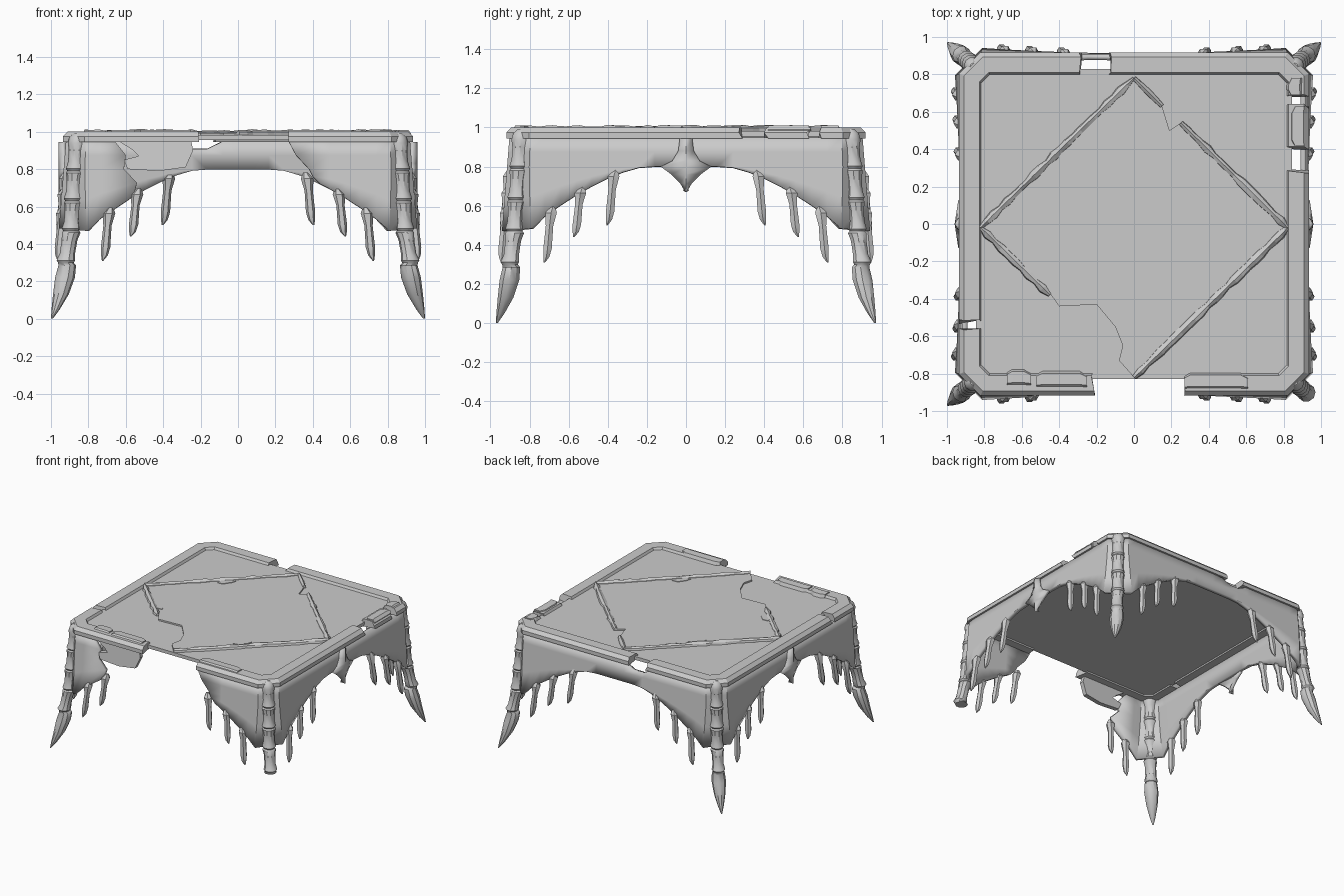
import bpy, bmesh, math, random
from mathutils import Vector

random.seed(4)
cube = bpy.data.objects.get("Cube")
if cube:
    bpy.data.objects.remove(cube, do_unlink=True)

stone = bpy.data.materials.new("grey stone")
stone.use_nodes = True
GREY = (0.6, 0.6, 0.6, 1)
stone.diffuse_color = GREY
stone.node_tree.nodes["Principled BSDF"].inputs["Base Color"].default_value = GREY

HX, HY, CUT = 0.935, 0.918, 0.115   # half sizes and corner chamfer


def finish(bm, name, smooth=True, recalc=True, shell=0):
    bmesh.ops.remove_doubles(bm, verts=bm.verts, dist=0.0005)
    if recalc:
        bmesh.ops.recalc_face_normals(bm, faces=bm.faces)
    mesh = bpy.data.meshes.new(name)
    bm.to_mesh(mesh)
    bm.free()
    mesh.materials.append(stone)
    obj = bpy.data.objects.new(name, mesh)
    bpy.context.collection.objects.link(obj)
    if shell:
        mod = obj.modifiers.new("thickness", 'SOLIDIFY')
        mod.thickness = shell
        mod.offset = -1
    if smooth:
        bpy.ops.object.select_all(action='DESELECT')
        obj.select_set(True)
        bpy.context.view_layer.objects.active = obj
        bpy.ops.object.shade_smooth_by_angle(angle=math.radians(35))
    return obj


def half(k):
    return (HX if k % 2 == 0 else HY) - CUT


def place(k, u, d, z):
    """Side k (front, left, back, right in turn), distance u along it, inset d."""
    if abs(u) > half(k) - 0.001:
        u -= math.copysign(0.414 * d, u)
    x, y = HX - d, HY - d
    return Vector([(u, -y, z), (x, u, z), (-u, y, z), (-x, -u, z)][k])


def loft(bm, rings, closed=True, cap=True):
    """Skin a list of point rings."""
    vs = [[bm.verts.new(p) for p in r] for r in rings]
    n = len(vs[0])
    for a, b in zip(vs, vs[1:]):
        for i in range(n if closed else n - 1):
            j = (i + 1) % n
            bm.faces.new((a[i], b[i], b[j], a[j]))
    if cap:
        bm.faces.new(vs[0])
        bm.faces.new(vs[-1])


def tube(name, rows, sides=10):
    """Round tapering body through rows of (centre, radius)."""
    bm = bmesh.new()
    angles = [math.tau * i / sides for i in range(sides)]
    loft(bm, [[Vector(c) + Vector((math.cos(a), math.sin(a), 0)) * r for a in angles]
              for c, r in rows])
    return finish(bm, name)


def slab(name, points, depth):
    """Flat outline pushed along a depth vector."""
    bm = bmesh.new()
    face = bm.faces.new([bm.verts.new(p) for p in points])
    out = bmesh.ops.extrude_face_region(bm, geom=[face])
    moved = [g for g in out["geom"] if isinstance(g, bmesh.types.BMVert)]
    bmesh.ops.translate(bm, verts=moved, vec=depth)
    return finish(bm, name, smooth=False)


# Table sheet
SHEET = 0.982
corners = [place(k, s * half(k), 0.09, 0.955) for k in range(4) for s in (-1, 1)]
slab("table_sheet", corners, (0, 0, SHEET - 0.955))

# Rim with broken gaps
gaps = {0: [(-0.22, 0.28)], 1: [(0.28, 0.41), (0.63, 0.68)],
        2: [(0.13, 0.29)], 3: [(0.52, 0.57)]}
section = [(0, 0.945), (0, 0.975), (0.025, 1.0), (0.108, 1.0), (0.122, 0.975), (0.11, 0.945)]
runs = [[]]
for k in range(4):
    runs[-1].append((k, -half(k)))
    for a, b in gaps[k]:
        runs[-1].append((k, a))
        runs.append([(k, b)])
    runs[-1].append((k, half(k)))
runs[0] = runs.pop() + runs[0]
for i, run in enumerate(runs):
    bm = bmesh.new()
    rings = []
    for k, u in run:
        end = abs(u) < half(k) - 0.01
        rings.append([place(k, u + (random.uniform(-0.015, 0.015) if end else 0), d, z)
                      for d, z in section])
    loft(bm, rings)
    finish(bm, f"rim_piece_{i + 1}", smooth=False)

# Loose broken rim blocks
for i, (k, a, b, d) in enumerate([(0, -0.52, -0.25, 0.04), (0, 0.27, 0.61, 0.03),
                                  (0, -0.68, -0.55, 0.05), (1, 0.42, 0.63, 0.01),
                                  (1, 0.69, 0.78, 0.03)]):
    bm = bmesh.new()
    loft(bm, [[place(k, u, d + e * w, z) for e, z in
               [(0, 0.955), (0, 0.99), (0.02, 1.01), (0.08, 1.008), (0.1, 0.96)]]
              for u, w in [(a, 0.8), (a + 0.03, 1), (b - 0.04, 1), (b, 0.75)]])
    finish(bm, f"broken_rim_block_{i + 1}", smooth=False)


# Arched apron
def arch(u):
    t = max(0, abs(u) - 0.2) / 0.62
    return 0.8 - 0.33 * min(t, 1) ** 1.5


def flare(z):
    return max(-0.025, 0.015 - 0.08 * (0.95 - z))


def column(k, us):
    low = arch(us[4])
    top = 0.91 if k == 2 and 0.14 < us[0] < 0.28 else 0.95
    zs = [low, (0.8 + low) / 2, 0.8, 0.875, top]
    return [place(k, u, flare(z), z) for u, z in zip(reversed(us), zs)]


left_break = [-0.66, -0.6, -0.61, -0.54, -0.56]
right_break = [0.27, 0.31, 0.38, 0.4, 0.44]
strips = [[]]
for k in range(4):
    n = 20
    us = [half(k) * (2 * i / n - 1) for i in range(n + 1)]
    if k == 0:
        strips[-1] += [column(k, [u] * 5) for u in us if u < -0.67]
        strips[-1].append(column(k, left_break))
        strips.append([column(k, right_break)])
        us = [u for u in us if u > 0.45]
    strips[-1] += [column(k, [u] * 5) for u in us]
strips = [strips[1] + strips[0]]
bm = bmesh.new()
loft(bm, strips[0], closed=False, cap=False)
finish(bm, "arched_apron", recalc=False, shell=0.03)

# Hanging fragment of the front apron
outline = [(-0.63, 0.945), (-0.25, 0.95), (-0.24, 0.9), (-0.28, 0.81), (-0.42, 0.79),
           (-0.59, 0.8), (-0.61, 0.85), (-0.53, 0.87), (-0.56, 0.9)]
slab("front_apron_fragment", [(x, -0.9 - 0.1 * (0.95 - z), z) for x, z in outline],
     (0, 0.035, 0))

# Pointed pendants on the two sides
for k, side in ((1, "left"), (3, "right")):
    bm = bmesh.new()
    rows = [(0.67, 0.004), (0.715, 0.03), (0.76, 0.075), (0.8, 0.13),
            (0.83, 0.07), (0.88, 0.04), (0.945, 0.032)]
    loft(bm, [[place(k, w * s, -0.004 - 0.02 * (1 - abs(s)), z) for z, w in rows]
              for s in (-1, 0, 1)], closed=False, cap=False)
    finish(bm, f"{side}_pendant", recalc=False, shell=0.025)

# Hanging spikes below the arches
count = 0
for k in range(4):
    for sign in (-1, 1):
        for u, tip in ((0.37, 0.5), (0.54, 0.44), (0.69, 0.31)):
            if k == 0 and sign < 0 and u < 0.5:
                continue
            top = arch(u) + 0.03
            drop = top - tip
            rows = []
            for f, lean, r in ((0, -0.01, 0.012), (0.12, 0, 0.034), (0.35, 0.008, 0.022),
                               (0.75, 0.018, 0.025), (0.9, 0.024, 0.018), (1, 0.034, 0.004)):
                z = top - f * drop
                rows.append((place(k, sign * (u + lean), flare(top) + 0.012 - 0.025 * f, z), r))
            count += 1
            tube(f"hanging_spike_{count}", rows, sides=6)

# Jointed legs ending in claws; one is snapped off
bone = [(0.992, 0.855, 0.022), (0.97, 0.858, 0.043)]
joints = [0.95, 0.79, 0.63, 0.47, 0.3]
for a, b in zip(joints, joints[1:]):
    xa, xb = [0.86 + 0.032 * (0.95 - z) / 0.48 + max(0, 0.47 - z) * 0.1 for z in (a, b)]
    bone += [(a - 0.01, xa, 0.05), (a - 0.05, xa * 0.7 + xb * 0.3, 0.042),
             (b + 0.05, xa * 0.3 + xb * 0.7, 0.041), (b + 0.012, xb, 0.05),
             (b, xb, 0.042)]
claw = [(0.285, 0.913, 0.047), (0.22, 0.925, 0.053), (0.13, 0.947, 0.042),
        (0.05, 0.975, 0.022), (0, 0.995, 0.005)]
for sx, xname in ((1, "left"), (-1, "right")):
    for sy, yname in ((-1, "front"), (1, "back")):
        snapped = sx > 0 and sy < 0
        rows = bone + (claw[:1] if snapped else claw)
        tube(f"{yname}_{xname}_leg",
             [((sx * x, sy * (x - 0.015 - 0.025 * max(0, 0.5 - z)), z), r) for z, x, r in rows])

# Raised diamond panel with broken edges
W, N, E, S = (-0.82, -0.02), (0, 0.78), (0.82, -0.02), (0, -0.82)
panel = [W, N, (0.15, 0.63), (0.19, 0.5), (0.25, 0.54), E, S, (-0.08, -0.73), (-0.06, -0.65),
         (-0.1, -0.55), (-0.2, -0.43), (-0.4, -0.44), (-0.45, -0.37)]
slab("diamond_panel", [(x, y, SHEET) for x, y in panel], (0, 0, 0.012))

# Rough raised borders
for i, (a, b) in enumerate([(W, N), (N, (0.15, 0.63)), ((0.25, 0.54), E), (E, S),
                            (W, (-0.45, -0.38))]):
    a, b = Vector((*a, 0)), Vector((*b, 0))
    along = (b - a).normalized()
    across = Vector((-along.y, along.x, 0))
    steps = max(3, round((b - a).length / 0.05))
    bm = bmesh.new()
    rings = []
    for j in range(steps + 1):
        base = a.lerp(b, j / steps)
        w = random.uniform(0.015, 0.028) * (0.5 if j in (0, steps) else 1)
        top = 1.004 + random.uniform(0, 0.01)
        rings.append([base + across * s * w + Vector((0, 0, z))
                      for s, z in ((-1, SHEET), (-0.8, 0.998), (0.1, top), (0.8, 0.998), (1, SHEET))])
    loft(bm, rings)
    finish(bm, f"panel_border_{i + 1}", smooth=False)

# Small chipped scraps beside the borders
for i, (cx, cy, ang) in enumerate([(-0.53, -0.25, -0.6), (0.34, -0.43, 0.8), (-0.36, 0.37, 0.8)]):
    pts = []
    for j in range(6):
        t = math.tau * j / 6
        p, q = 0.07 * math.cos(t), random.uniform(0.02, 0.04) * math.sin(t)
        pts.append((cx + p * math.cos(ang) - q * math.sin(ang),
                    cy + p * math.sin(ang) + q * math.cos(ang), SHEET + 0.01))
    slab(f"panel_scrap_{i + 1}", pts, (0, 0, 0.006))
